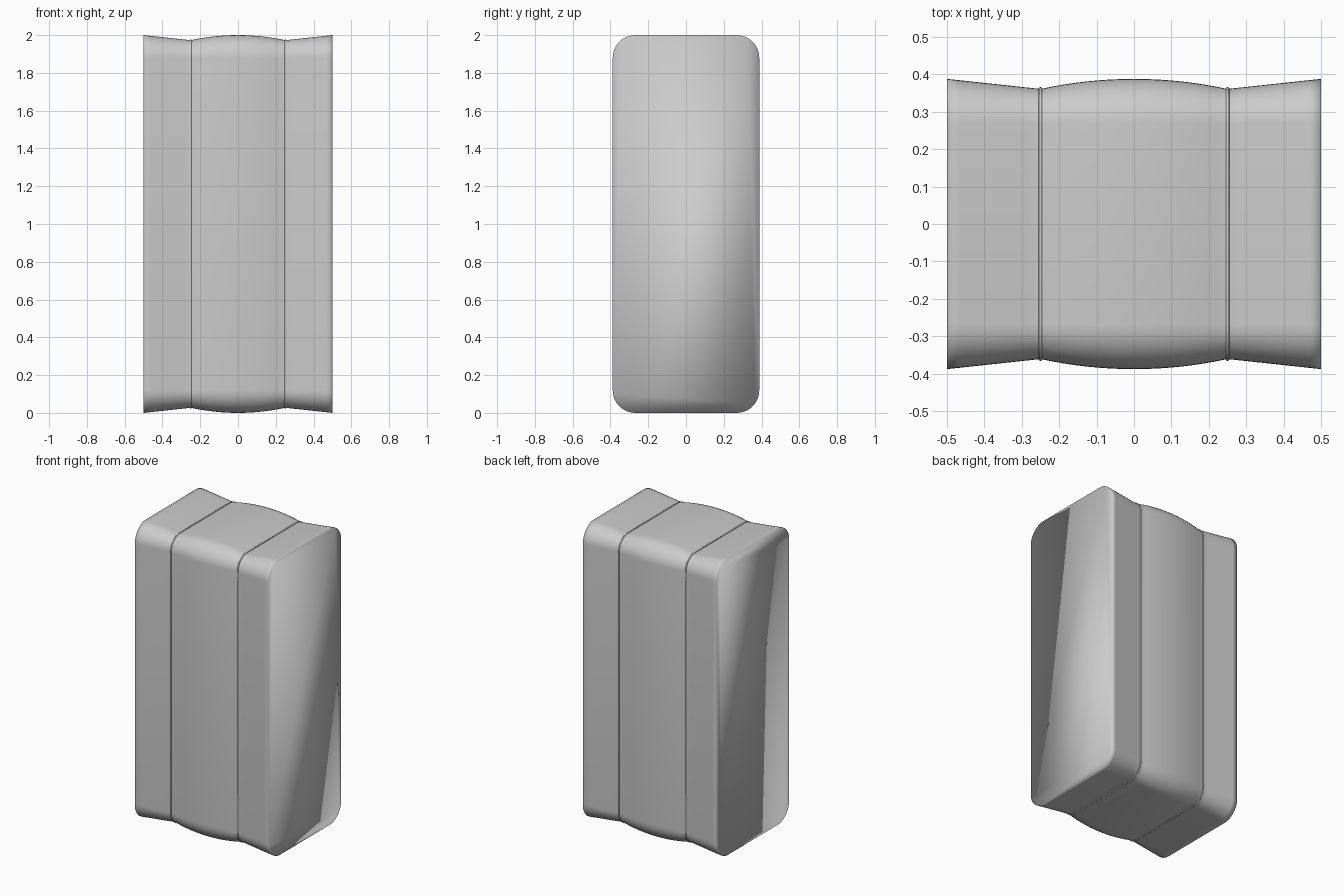
import bpy, bmesh
from math import sin, cos, pi, tau

if "Cube" in bpy.data.objects:
    bpy.data.objects.remove(bpy.data.objects["Cube"])

HALF_Y, HALF_Z, MID_Z = 0.388, 1.0, 1.0
CORNER, WAIST = 0.12, 0.027      # corner radius, pinch depth under the twine
ARC = 10                         # segments per rounded corner


def section(x, inset):
    """Rounded rectangle in the y-z plane, shrunk by inset."""
    r = CORNER - inset
    cy, cz = HALF_Y - CORNER, HALF_Z - CORNER
    pts = []
    for q, (sy, sz) in enumerate([(1, 1), (-1, 1), (-1, -1), (1, -1)]):
        for k in range(ARC + 1):
            a = (q + k / ARC) * pi / 2
            pts.append((x, sy * cy + r * cos(a), MID_Z + sz * cz + r * sin(a)))
    return pts


def loft(name, sections, closed):
    """Skin a row of sections; cap the ends unless the row closes on itself."""
    bm = bmesh.new()
    loops = [[bm.verts.new(p) for p in s] for s in sections]
    n = len(loops[0])
    pairs = list(zip(loops, loops[1:]))
    if closed:
        pairs.append((loops[-1], loops[0]))
    else:
        bm.faces.new(loops[0])
        bm.faces.new(loops[-1])
    for a, b in pairs:
        for i in range(n):
            j = (i + 1) % n
            bm.faces.new((a[i], a[j], b[j], b[i]))
    bmesh.ops.recalc_face_normals(bm, faces=bm.faces)
    for f in bm.faces:
        f.smooth = True
    mesh = bpy.data.meshes.new(name)
    bm.to_mesh(mesh)
    bm.free()
    obj = bpy.data.objects.new(name, mesh)
    bpy.context.collection.objects.link(obj)
    return obj


def pinch(x):
    """Bulging middle, pinched at the twine, flaring to the ends."""
    t = abs(x) / 0.25
    return WAIST * t * t if t <= 1 else WAIST * (2 - t)


# Bale body
xs = [-0.5 + i / 32 for i in range(33)]
loft("bale_body", [section(x, pinch(x)) for x in xs], False)

# Two loops of twine
R = 0.005
for name, x0 in (("left_twine", -0.25), ("right_twine", 0.25)):
    ring = [section(x0 + R * cos(k * tau / 8), WAIST - R * sin(k * tau / 8)) for k in range(8)]
    loft(name, ring, True)
